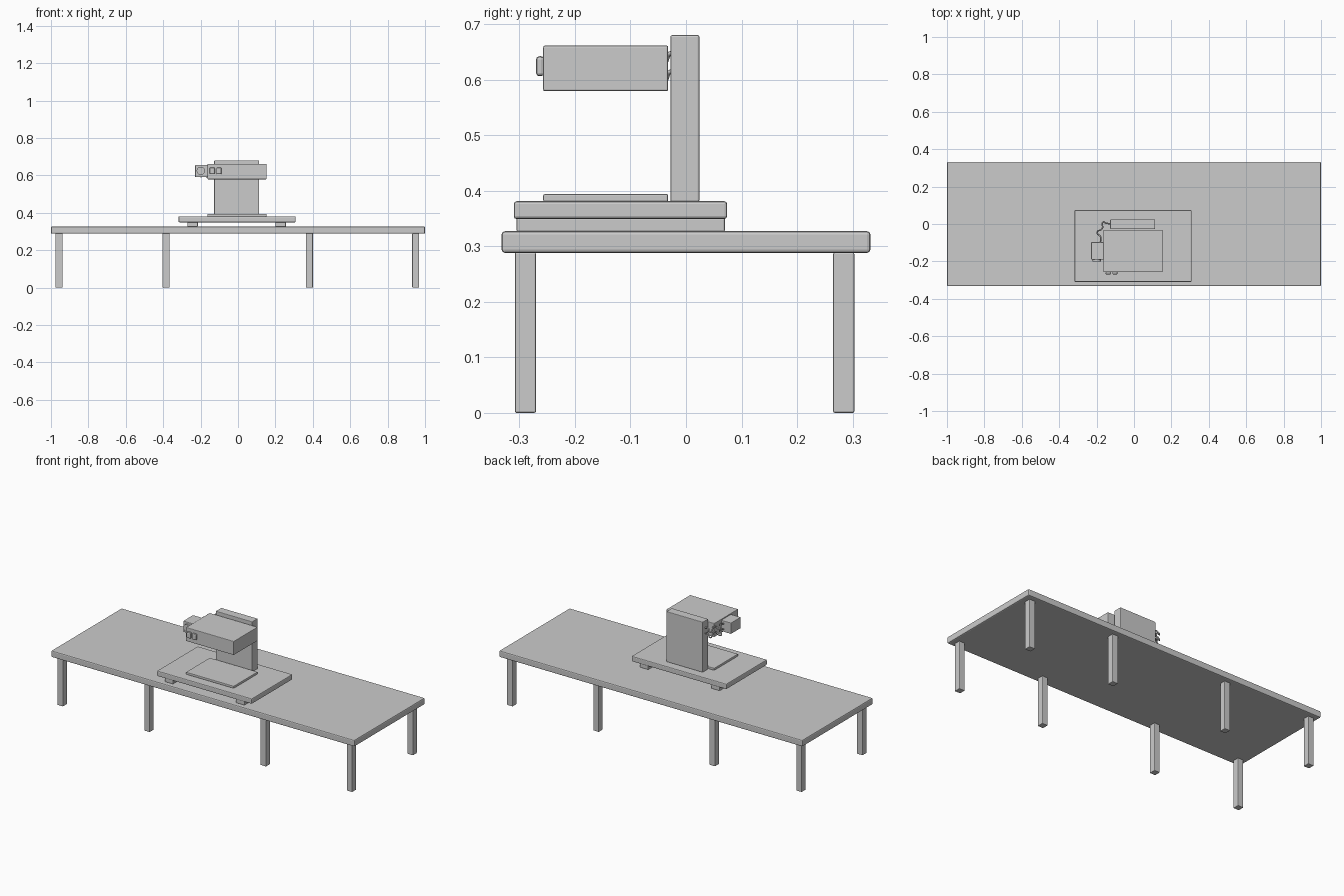
import bpy, math

if "Cube" in bpy.data.objects:
    bpy.data.objects.remove(bpy.data.objects["Cube"])


def box(name, x, y, z, bevel=0.003, segments=2):
    """Box from (min, max) ranges, with softened edges."""
    bpy.ops.mesh.primitive_cube_add(
        size=1, location=[(r[0] + r[1]) / 2 for r in (x, y, z)])
    ob = bpy.context.object
    ob.name = name
    ob.scale = [r[1] - r[0] for r in (x, y, z)]
    bpy.ops.object.transform_apply(location=False, rotation=False, scale=True)
    mod = ob.modifiers.new("bevel", 'BEVEL')
    mod.width, mod.segments = bevel, segments
    return ob


def cable(name, points, radius=0.005):
    """Round cable running smoothly through the points."""
    cu = bpy.data.curves.new(name, 'CURVE')
    cu.dimensions = '3D'
    cu.bevel_depth, cu.bevel_resolution = radius, 2
    cu.resolution_u, cu.use_fill_caps = 6, True
    sp = cu.splines.new('BEZIER')
    sp.bezier_points.add(len(points) - 1)
    for bp, p in zip(sp.bezier_points, points):
        bp.co = p
        bp.handle_left_type = bp.handle_right_type = 'AUTO'
    ob = bpy.data.objects.new(name, cu)
    bpy.context.collection.objects.link(ob)
    return ob


# Table
box("table_top", (-1, 1), (-0.332, 0.332), (0.288, 0.327), 0.006)
for lx in (-0.957, -0.385, 0.382, 0.95):
    for ly in (-0.289, 0.284):
        box("table_leg", (lx - 0.0185, lx + 0.0185),
            (ly - 0.019, ly + 0.019), (0, 0.289), 0.003)

# Machine base on two rails
for rx in (-0.243, 0.228):
    box("base_rail", (rx - 0.028, rx + 0.028), (-0.305, 0.07), (0.326, 0.351))
box("base_plate", (-0.318, 0.308), (-0.31, 0.074), (0.349, 0.381), 0.005)
box("work_pad", (-0.164, 0.152), (-0.257, -0.032), (0.38, 0.394), 0.003)

# Column and overhanging head
box("column", (-0.127, 0.113), (-0.028, 0.024), (0.38, 0.68))
box("head", (-0.164, 0.152), (-0.257, -0.032), (0.579, 0.661))

# Head controls
for kx in (-0.138, -0.102):
    box("head_button", (kx - 0.014, kx + 0.014), (-0.27, -0.255),
        (0.606, 0.642), 0.006)

# Side motor with round front cap
box("side_motor", (-0.229, -0.163), (-0.19, -0.097), (0.59, 0.656))
bpy.ops.mesh.primitive_cylinder_add(
    vertices=32, radius=0.022, depth=0.014,
    location=(-0.199, -0.193, 0.624), rotation=(math.pi / 2, 0, 0))
bpy.context.object.name = "motor_cap"
bpy.ops.object.shade_smooth_by_angle()

# Cables from the motor back to the column side
for i, z in enumerate((0.638, 0.605)):
    cable("motor_cable", [
        (-0.18, -0.1, z), (-0.178, -0.07, z + 0.008),
        (-0.197, -0.045, z - 0.012), (-0.17, -0.025, z + 0.01),
        (-0.166, 0.01, z - 0.012), (-0.15, 0.005, z + 0.004),
        (-0.125, 0.0, z)], 0.004)
